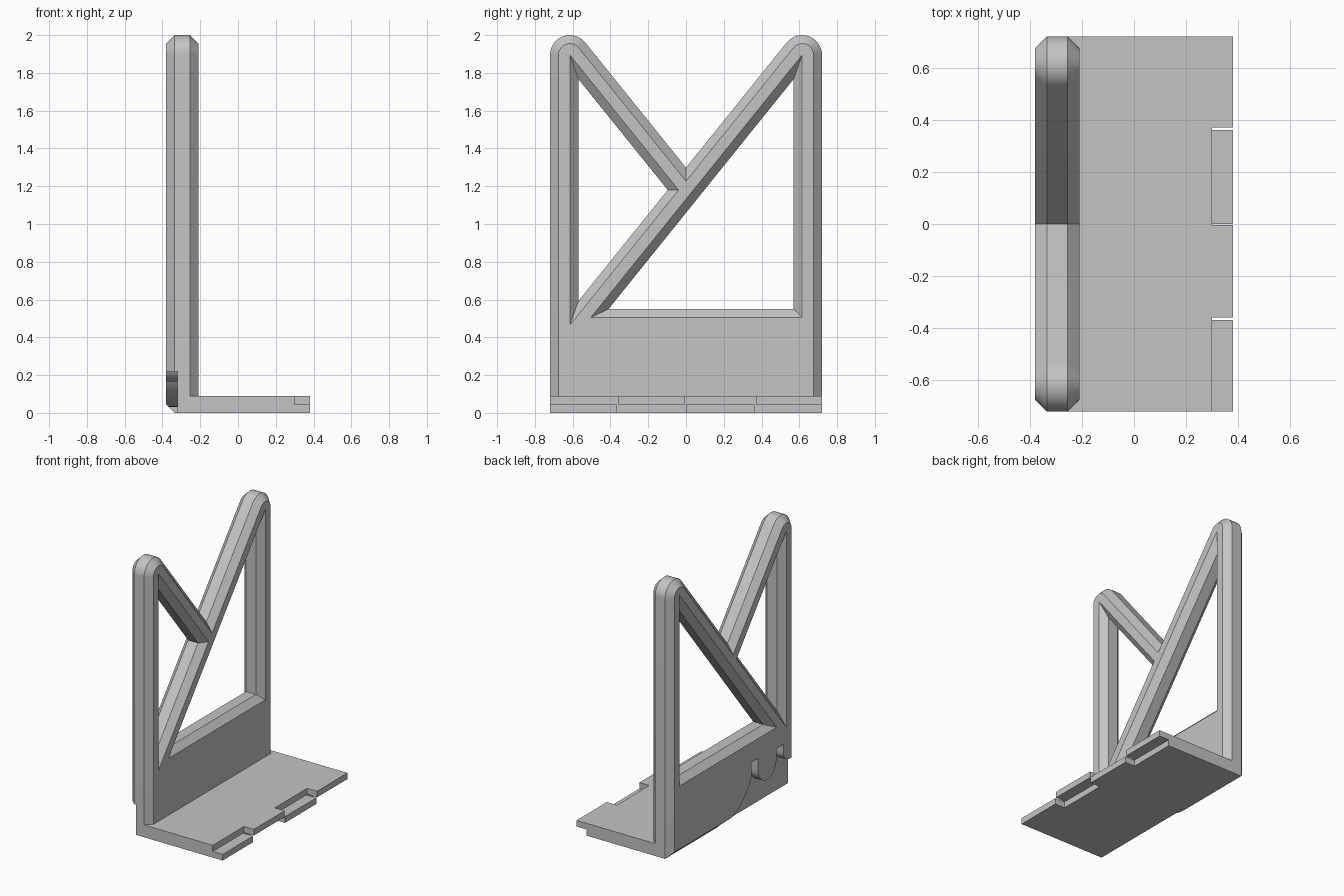
import bpy, bmesh, math
from mathutils import Vector

old = bpy.data.objects.get("Cube")
if old:
    bpy.data.objects.remove(old, do_unlink=True)

grey = bpy.data.materials.new("light_grey")
grey.use_nodes = True
colour = (0.55, 0.55, 0.55, 1)
grey.diffuse_color = colour
grey.node_tree.nodes["Principled BSDF"].inputs["Base Color"].default_value = colour

PEAK_Y, PEAK_Z = 0.615, 1.895   # centre of each rounded tip
SLOPE = PEAK_Y and 1.242        # steepness of the diagonal bars
FACE_R, MID_R = 0.06, 0.105     # bar half width on the flat face and at the middle
CHAMFER = MID_R - FACE_R
BACK, FRONT = -0.38, -0.21


def loft(name, layers):
    """Solid through (x, [(y, z), ...]) sections with equal point counts."""
    bm = bmesh.new()
    rings = [[bm.verts.new((x, y, z)) for y, z in pts] for x, pts in layers]
    n = len(rings[0])
    for a, b in zip(rings, rings[1:]):
        for i in range(n):
            j = (i + 1) % n
            bm.faces.new((a[i], a[j], b[j], b[i]))
    bm.faces.new(rings[0])
    bm.faces.new(rings[-1])
    bmesh.ops.recalc_face_normals(bm, faces=bm.faces)
    mesh = bpy.data.meshes.new(name)
    bm.to_mesh(mesh)
    bm.free()
    obj = bpy.data.objects.new(name, mesh)
    bpy.context.collection.objects.link(obj)
    mesh.materials.append(grey)
    return obj


def box(name, x, y, z):
    rect = [(y[0], z[0]), (y[1], z[0]), (y[1], z[1]), (y[0], z[1])]
    return loft(name, [(x[0], rect), (x[1], rect)])


def boolean(target, other, operation):
    mod = target.modifiers.new(operation.lower(), "BOOLEAN")
    mod.operation, mod.solver, mod.object = operation, "EXACT", other
    bpy.context.view_layer.objects.active = target
    bpy.ops.object.modifier_apply(modifier=mod.name)
    bpy.data.objects.remove(other, do_unlink=True)


def arc(cy, cz, r, start, end, steps):
    angles = [math.radians(start + (end - start) * i / steps) for i in range(steps + 1)]
    return [(cy + r * math.cos(a), cz + r * math.sin(a)) for a in angles]


def outline(r):
    """Two rounded peaks with a V notch between them."""
    stretch = math.hypot(1, SLOPE)
    sweep = 180 - math.degrees(math.atan(1 / SLOPE))
    right = [(PEAK_Y + r, MID_R - r)] + arc(PEAK_Y, PEAK_Z, r, 0, sweep, 20)
    notch = [(0, PEAK_Z - SLOPE * PEAK_Y + r * stretch)]
    return right + notch + [(-y, z) for y, z in reversed(right)]


def inset(triangle, d):
    """Move all three sides of a triangle inward by d."""
    a, b, c = (Vector(p) for p in triangle)
    la, lb, lc = (b - c).length, (c - a).length, (a - b).length
    centre = (a * la + b * lb + c * lc) / (la + lb + lc)
    e, f = b - a, c - a
    radius = abs(e.x * f.y - e.y * f.x) / (la + lb + lc)
    return [tuple(centre + (p - centre) * (1 - d / radius)) for p in (a, b, c)]


# Upright panel with chamfered rim
frame = loft("bookend_frame", [
    (BACK, outline(FACE_R)), (BACK + CHAMFER, outline(MID_R)),
    (FRONT - CHAMFER, outline(MID_R)), (FRONT, outline(FACE_R))])

# Two triangular openings with chamfered edges
small_opening = [(-PEAK_Y, PEAK_Z), (-0.039, 1.18), (-PEAK_Y, 0.464)]
large_opening = [(PEAK_Y, PEAK_Z), (PEAK_Y, 0.505), (-0.504, 0.505)]
for tri in (small_opening, large_opening):
    e = 0.02
    cutter = loft("opening_cutter", [
        (BACK - e, inset(tri, -e)), (BACK + CHAMFER, inset(tri, CHAMFER)),
        (FRONT - CHAMFER, inset(tri, CHAMFER)), (FRONT + e, inset(tri, -e))])
    boolean(frame, cutter, "DIFFERENCE")

# Scalloped recess low on the back
recess = [(-0.8, -0.05), (0.12, -0.05)]
recess += arc(0.12, 0.39, 0.36, 270, 203, 14)
recess += [(-0.21, 0.36), (-0.29, 0.36)]
recess += arc(-0.395, 0.27, 0.105, 360, 180, 14)
recess += [(-0.5, 0.35), (-0.58, 0.35)]
recess += arc(-0.65, 0.29, 0.07, 360, 270, 8) + [(-0.8, 0.22)]
boolean(frame, loft("recess_cutter", [(-0.5, recess), (-0.32, recess)]), "DIFFERENCE")

# Base plate
boolean(frame, box("base_plate", (-0.3, 0.30), (-0.72, 0.72), (0, 0.09)), "UNION")

# Interlocking tabs: low and high in turn along the free edge
for y0, y1, z0 in ((-0.72, -0.368, 0), (-0.36, -0.004, 0.045),
                   (0, 0.362, 0), (0.37, 0.72, 0.045)):
    boolean(frame, box("edge_tab", (0.28, 0.38), (y0, y1), (z0, z0 + 0.045)), "UNION")

bpy.ops.object.select_all(action="DESELECT")
frame.select_set(True)
bpy.context.view_layer.objects.active = frame
bpy.ops.object.shade_smooth_by_angle(angle=math.radians(25))
